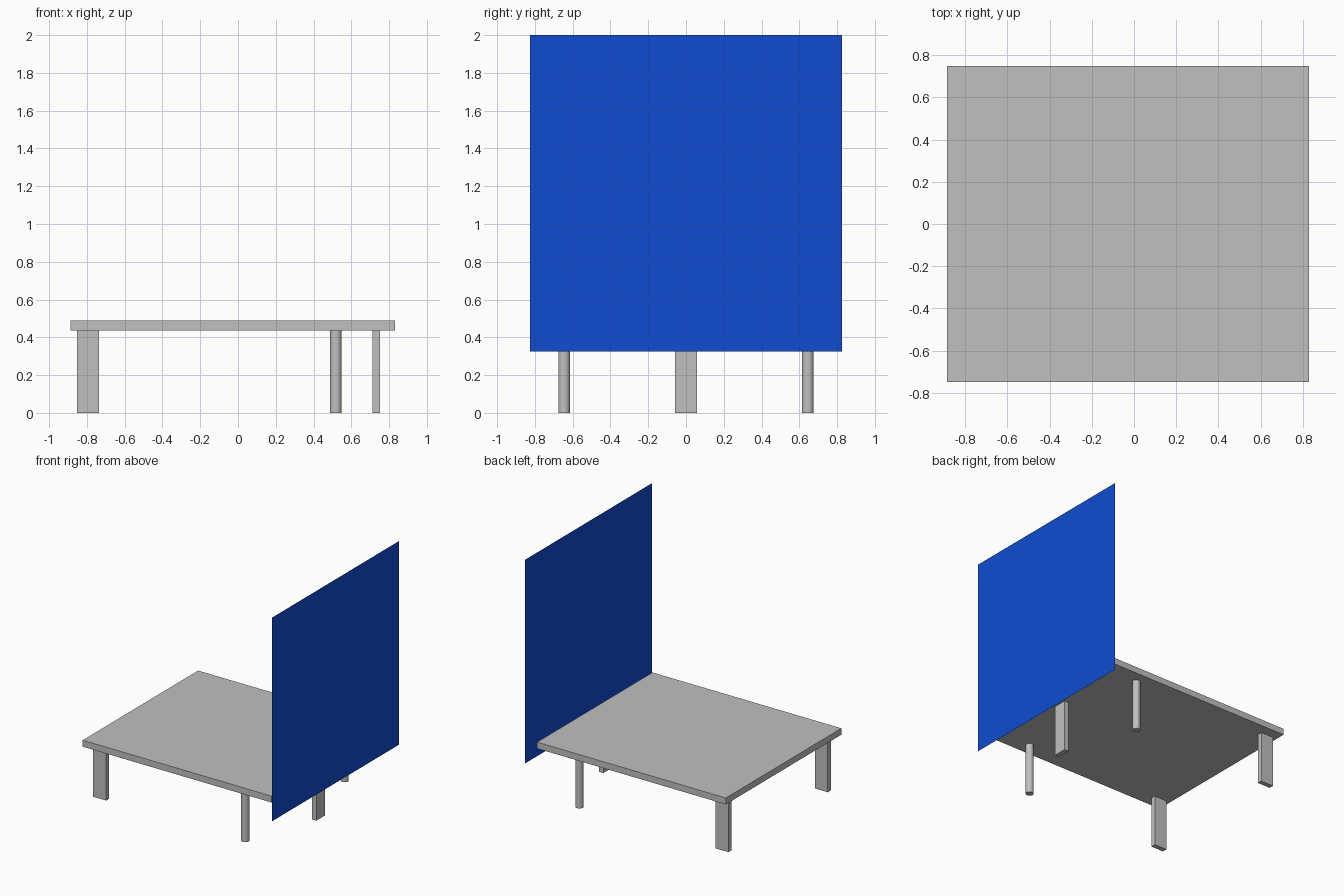
import bpy
from math import radians

default = bpy.data.objects.get("Cube")
if default:
    bpy.data.objects.remove(default, do_unlink=True)


def make_material(name, color):
    mat = bpy.data.materials.new(name)
    mat.use_nodes = True
    mat.diffuse_color = color
    mat.node_tree.nodes["Principled BSDF"].inputs["Base Color"].default_value = color
    return mat


grey = make_material("light_grey", (0.53, 0.53, 0.53, 1))
blue = make_material("royal_blue", (0.005, 0.073, 0.63, 1))


def finish(name, mat):
    obj = bpy.context.object
    obj.name = name
    obj.data.materials.append(mat)
    return obj


def box(name, low, high, mat):
    center = [(a + b) / 2 for a, b in zip(low, high)]
    bpy.ops.mesh.primitive_cube_add(size=1, location=center)
    obj = finish(name, mat)
    obj.scale = [b - a for a, b in zip(low, high)]
    bpy.ops.object.transform_apply(location=False, rotation=False, scale=True)
    return obj


TOP, UNDER = 0.488, 0.435
END = 0.888
LEG_Y = 0.645

# Table slab
box("table_top", (-END, -0.75, UNDER), (0.83, 0.75, TOP), grey)

# Flat legs at the free end and round legs near the panel
for side, y in (("right", -LEG_Y), ("left", LEG_Y)):
    box("flat_leg_" + side, (-0.852, y - 0.02, 0), (-0.735, y + 0.02, UNDER), grey)
    bpy.ops.mesh.primitive_cylinder_add(
        vertices=24, radius=0.031, depth=UNDER, location=(0.518, y, UNDER / 2))
    finish("round_leg_" + side, grey)
    bpy.ops.object.shade_smooth_by_angle(angle=radians(30))

# Centre leg, turned across the table
box("centre_leg", (0.712, -0.057, 0), (0.752, 0.057, UNDER), grey)

# Thin upright panel at the end
bpy.ops.mesh.primitive_plane_add(
    size=1, location=(END, 0, 1.1625), rotation=(0, radians(90), 0))
panel = finish("upright_panel", blue)
panel.scale = (1.675, 1.654, 1)
bpy.ops.object.transform_apply(location=False, rotation=True, scale=True)
